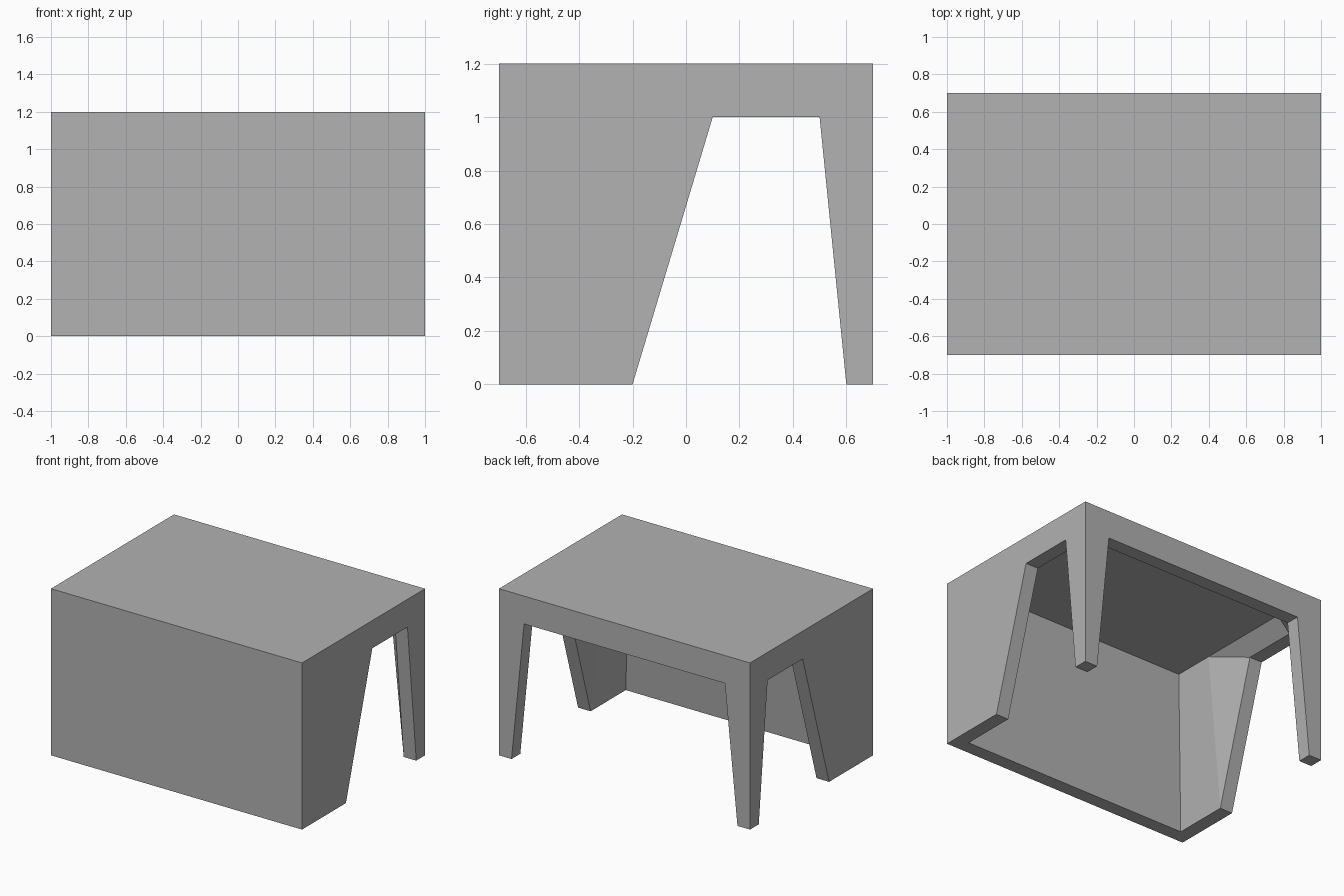
import bpy
import bmesh

cube = bpy.data.objects.get("Cube")
if cube:
    bpy.data.objects.remove(cube, do_unlink=True)

# Plain grey material
grey = bpy.data.materials.new("plain grey")
grey.use_nodes = True
grey.diffuse_color = (0.445, 0.445, 0.445, 1)
grey.node_tree.nodes["Principled BSDF"].inputs["Base Color"].default_value = grey.diffuse_color

# Key points of the left half
points = {
    # outer shell
    "front_top": (1, -0.7, 1.2), "back_top": (1, 0.7, 1.2),
    "front_foot": (1, -0.7, 0), "back_foot": (1, 0.7, 0),
    # side opening, outer and inner rim
    "panel_foot": (1, -0.2, 0), "panel_head": (1, 0.1, 1),
    "leg_head": (1, 0.5, 1), "leg_foot": (1, 0.6, 0),
    "panel_foot_in": (0.9, -0.2, 0), "panel_head_in": (0.9, 0.1, 1),
    "leg_head_in": (0.9, 0.5, 1), "leg_foot_in": (0.9, 0.6, 0),
    # back opening
    "back_leg_foot": (0.9, 0.7, 0), "back_leg_head": (0.8, 0.7, 1),
    "back_leg_head_in": (0.8, 0.6, 1),
    # inside of the front wall and ceiling
    "front_foot_in": (0.9, -0.6, 0), "ceiling_front": (0.8, -0.5, 1.1),
    "ceiling_mid": (0.8, -0.2, 1.1), "ceiling_back": (0.8, 0.5, 1.1),
}

# Faces repeated on both sides
side_faces = [
    # outer side panel, apron and leg
    "front_foot panel_foot panel_head leg_head leg_foot back_foot back_top front_top",
    # rim of the side opening
    "panel_foot panel_foot_in panel_head_in panel_head",
    "panel_head panel_head_in leg_head_in leg_head",
    "leg_head leg_head_in leg_foot_in leg_foot",
    # rim of the back opening along the leg, and the leg sole
    "back_leg_foot leg_foot_in back_leg_head_in back_leg_head",
    "leg_foot leg_foot_in back_leg_foot back_foot",
    # inside of the side panel and the sloping apron
    "front_foot_in panel_foot_in ceiling_mid ceiling_front",
    "panel_foot_in panel_head_in ceiling_mid",
    "panel_head_in leg_head_in ceiling_back ceiling_mid",
    # inside of the leg
    "leg_foot_in leg_head_in back_leg_head_in",
    "leg_head_in ceiling_back back_leg_head_in",
    # sole of the side panel
    "front_foot panel_foot panel_foot_in front_foot_in",
]

# Half outlines closed by their mirror image: faces spanning the width
span_faces = [
    "front_foot front_top",                                     # front wall
    "front_top back_top",                                       # top
    "back_top back_foot back_leg_foot back_leg_head",           # back frame
    "back_leg_head back_leg_head_in",                           # back apron rim
    "back_leg_head_in ceiling_back",                            # back apron inside
    "ceiling_back ceiling_mid ceiling_front",                   # ceiling
    "ceiling_front front_foot_in",                              # front wall inside
    "front_foot_in front_foot",                                 # front wall sole
]

bm = bmesh.new()
left = {name: bm.verts.new(co) for name, co in points.items()}
right = {name: bm.verts.new((-x, y, z)) for name, (x, y, z) in points.items()}

for names in side_faces:
    bm.faces.new([left[n] for n in names.split()])
    bm.faces.new([right[n] for n in reversed(names.split())])
for names in span_faces:
    half = names.split()
    bm.faces.new([left[n] for n in half] + [right[n] for n in reversed(half)])

bmesh.ops.recalc_face_normals(bm, faces=bm.faces)
mesh = bpy.data.meshes.new("table_body")
bm.to_mesh(mesh)
bm.free()
mesh.materials.append(grey)
body = bpy.data.objects.new("table_body", mesh)
bpy.context.collection.objects.link(body)
